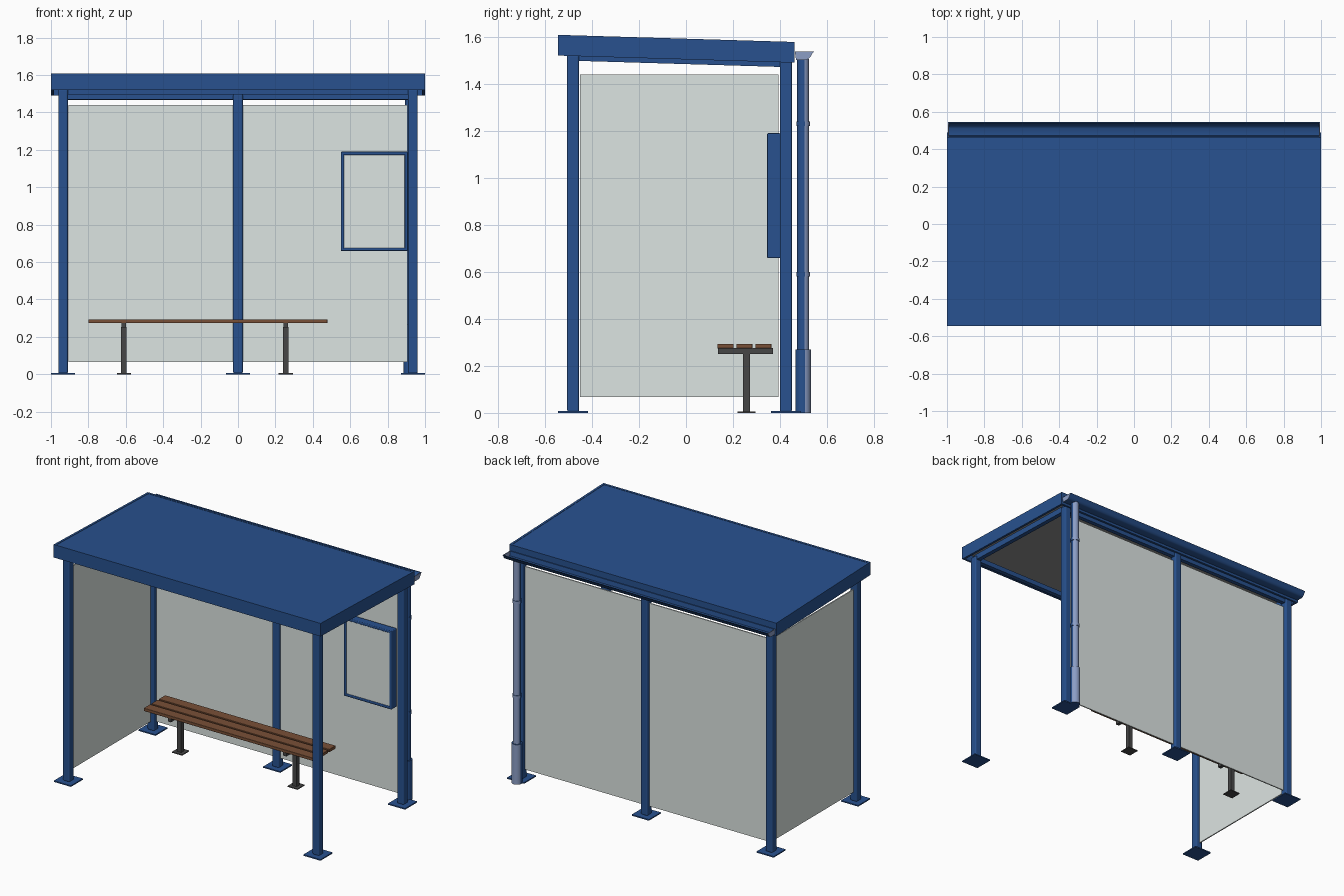
import bpy, bmesh, math
from mathutils import Matrix, Vector

cube = bpy.data.objects.get("Cube")
if cube:
    bpy.data.objects.remove(cube, do_unlink=True)


def material(name, rgb):
    m = bpy.data.materials.new(name)
    m.use_nodes = True
    m.diffuse_color = (*rgb, 1)
    bsdf = next(n for n in m.node_tree.nodes if n.type == "BSDF_PRINCIPLED")
    bsdf.inputs["Base Color"].default_value = (*rgb, 1)
    return m


blue = material("blue_paint", (0.021, 0.083, 0.275))
pale = material("pale_blue", (0.26, 0.34, 0.56))
glass = material("frosted_glass", (0.72, 0.78, 0.76))
wood = material("brown_wood", (0.19, 0.08, 0.038))
dark = material("dark_metal", (0.062, 0.062, 0.062))
grey = material("grey_soffit", (0.28, 0.28, 0.28))


def finish(name, bm, mats, smooth=False):
    bmesh.ops.recalc_face_normals(bm, faces=bm.faces[:])
    mesh = bpy.data.meshes.new(name)
    bm.to_mesh(mesh)
    bm.free()
    for m in mats:
        mesh.materials.append(m)
    ob = bpy.data.objects.new(name, mesh)
    bpy.context.collection.objects.link(ob)
    if smooth:
        bpy.ops.object.select_all(action="DESELECT")
        ob.select_set(True)
        bpy.context.view_layer.objects.active = ob
        bpy.ops.object.shade_smooth_by_angle(angle=math.radians(40))
    return ob


def box(name, x, y, z, mat, bevel=0, slope=False):
    """Box from (min, max) ranges; slope tilts it down toward the back."""
    bm = bmesh.new()
    bmesh.ops.create_cube(bm, size=1)
    for v in bm.verts:
        v.co = Vector([a + (b - a) * (c + 0.5) for (a, b), c in zip((x, y, z), v.co)])
        if slope:
            v.co.z -= 0.03 * (v.co.y + 0.545)
    ob = finish(name, bm, [mat])
    if bevel:
        mod = ob.modifiers.new("rounded_edges", "BEVEL")
        mod.width = bevel
        mod.segments = 3
    return ob


def around(c, size):
    return (c - size / 2, c + size / 2)


def pipe(name, x, y, z, radius):
    """Upright pipe with its outward (back) side pale."""
    bm = bmesh.new()
    bmesh.ops.create_cone(bm, cap_ends=True, segments=24, radius1=radius, radius2=radius,
                          depth=z[1] - z[0],
                          matrix=Matrix.Translation((x, y, sum(z) / 2)))
    bm.normal_update()
    for f in bm.faces:
        f.material_index = int(f.normal.y > 0.3)
    return finish(name, bm, [blue, pale], smooth=True)


def extrude_along_x(name, profile, start, length, mat, smooth=False):
    """Solid bar with a (y, z) cross-section."""
    bm = bmesh.new()
    section = bm.faces.new([bm.verts.new((start, y, z)) for y, z in profile])
    ext = bmesh.ops.extrude_face_region(bm, geom=[section], use_keep_orig=True)
    moved = [g for g in ext["geom"] if isinstance(g, bmesh.types.BMVert)]
    bmesh.ops.translate(bm, verts=moved, vec=(length, 0, 0))
    return finish(name, bm, [mat], smooth)


# Posts and foot plates
front_y, back_y, side_x = -0.48, 0.425, 0.935
posts = {"front_right_post": (-side_x, front_y, 1.525), "front_left_post": (side_x, front_y, 1.525),
         "back_right_post": (-side_x, back_y, 1.5), "back_left_post": (side_x, back_y, 1.5),
         "back_middle_post": (0, back_y, 1.5)}
for name, (x, y, top) in posts.items():
    box(name, around(x, 0.051), around(y, 0.051), (0.004, top), blue, bevel=0.009)
    box(name + "_foot", around(x, 0.128), around(y, 0.128), (0, 0.008), blue)

# Beams under the roof
box("front_beam", (-side_x, side_x), around(front_y, 0.03), (1.497, 1.53), blue, slope=True)
box("back_beam", (-side_x, side_x), around(back_y, 0.03), (1.497, 1.53), blue, slope=True)
for side, s in (("right", -1), ("left", 1)):
    box(side + "_beam", around(s * side_x, 0.03), (front_y, back_y), (1.5, 1.54), blue, slope=True)

# Sloping roof with hollow fascia frame
box("roof_sheet", (-0.99, 0.99), (-0.535, 0.455), (1.585, 1.606), blue, slope=True)
box("roof_soffit", (-0.985, 0.985), (-0.53, 0.447), (1.565, 1.584), grey, slope=True)
box("front_fascia", (-1, 1), (-0.545, -0.53), (1.52, 1.608), blue, slope=True)
box("back_fascia", (-1, 1), (0.447, 0.462), (1.52, 1.608), blue, slope=True)
for side, s in (("right", -1), ("left", 1)):
    box(side + "_fascia", around(s * 0.9925, 0.015), (-0.53, 0.447), (1.52, 1.608), blue, slope=True)

# Open rain gutter along the back, with end caps
outer = [(0.463, 1.537), (0.468, 1.502), (0.513, 1.502), (0.523, 1.507), (0.531, 1.517),
         (0.537, 1.528), (0.545, 1.537)]
inner = [(0.539, 1.537), (0.531, 1.527), (0.522, 1.514), (0.511, 1.507), (0.473, 1.507),
         (0.469, 1.537)]
extrude_along_x("rain_gutter", outer + inner, -0.992, 1.984, blue, smooth=True)
for side, s in (("right", -1), ("left", 1)):
    extrude_along_x(side + "_gutter_cap", outer, s * 0.99, s * 0.004, pale)

# Downpipe with socket and clamps
pipe_x, pipe_y = 0.918, 0.498
pipe("downpipe", pipe_x, pipe_y, (0.25, 1.506), 0.025)
pipe("downpipe_socket", pipe_x, pipe_y, (0, 0.27), 0.033)
for i, z in enumerate((0.59, 1.23)):
    pipe(f"pipe_clamp_{i + 1}", pipe_x, pipe_y, around(z, 0.02), 0.029)

# Glass walls
for side, s in (("right", -1), ("left", 1)):
    box(side + "_back_glass", tuple(sorted((s * 0.018, s * 0.906))), around(back_y, 0.008),
        (0.065, 1.44), glass)
box("side_glass", around(-side_x, 0.008), (-0.45, 0.393), (0.068, 1.44), glass)

# Notice case
cx, cz, cy = (0.55, 0.908), (0.658, 1.19), (0.345, 0.402)
rim = 0.017
box("case_bottom_rim", cx, cy, (cz[0], cz[0] + rim), blue, bevel=0.005)
box("case_top_rim", cx, cy, (cz[1] - rim, cz[1]), blue, bevel=0.005)
box("case_right_rim", (cx[0], cx[0] + rim), cy, cz, blue, bevel=0.005)
box("case_left_rim", (cx[1] - rim, cx[1]), cy, cz, blue, bevel=0.005)
box("case_window", (cx[0] + 0.01, cx[1] - 0.01), (0.352, 0.358), (cz[0] + 0.01, cz[1] - 0.01), glass)
box("case_back", (cx[0] + 0.01, cx[1] - 0.01), (0.394, 0.4), (cz[0] + 0.01, cz[1] - 0.01), blue)

# Bench
for i, y in enumerate((0.168, 0.248, 0.329)):
    box(f"bench_slat_{i + 1}", (-0.8, 0.478), around(y, 0.068), (0.274, 0.294), wood, bevel=0.002)
for side, x in (("right", -0.61), ("left", 0.255)):
    box(side + "_bench_arm", around(x, 0.024), (0.137, 0.37), (0.25, 0.275), dark)
    box(side + "_bench_leg", around(x, 0.03), around(0.257, 0.03), (0.004, 0.252), dark)
    box(side + "_bench_foot", around(x, 0.076), around(0.257, 0.076), (0, 0.006), dark)
